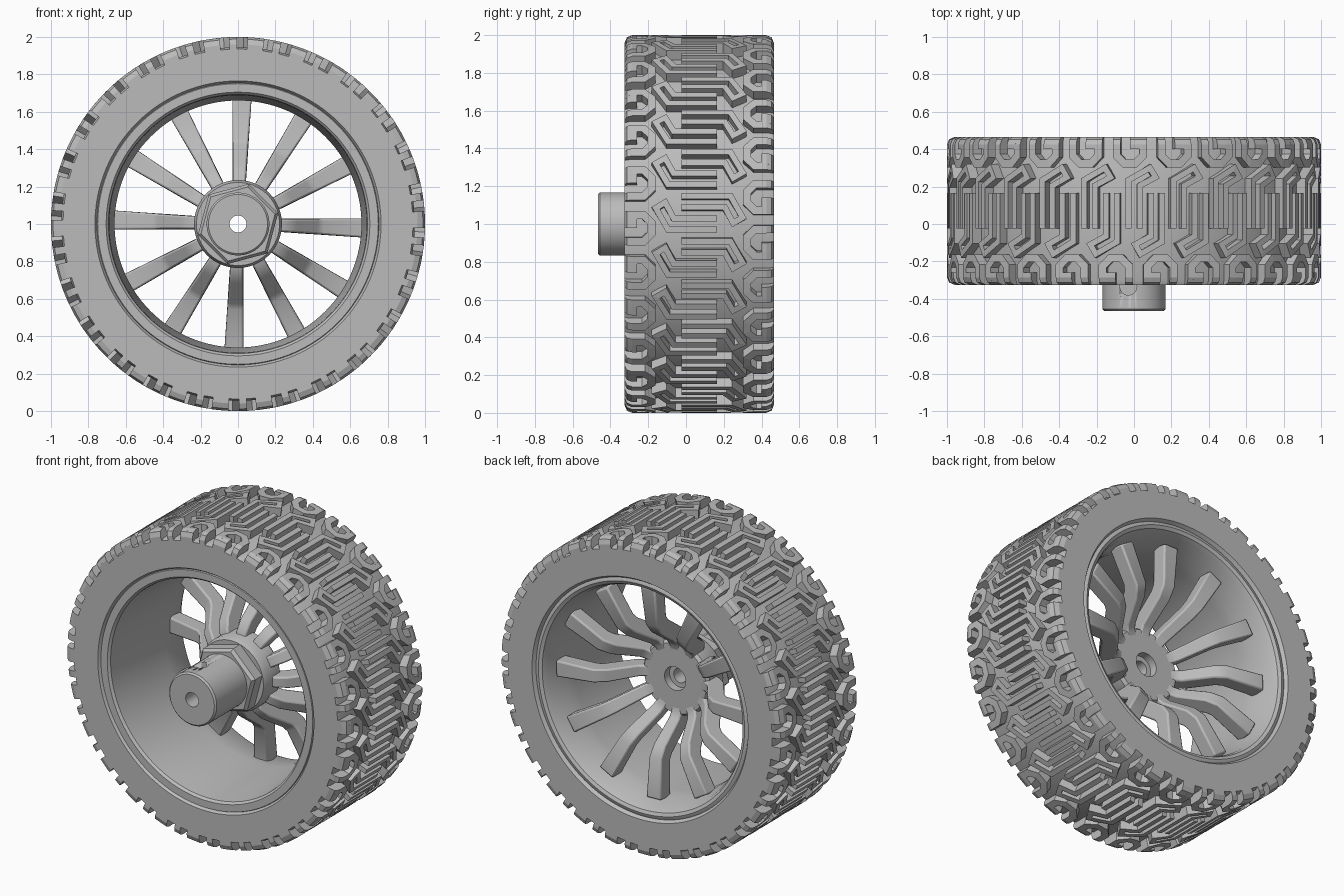
import bpy, bmesh, math
from mathutils import Vector, Matrix

cube = bpy.data.objects.get("Cube")
if cube:
    bpy.data.objects.remove(cube, do_unlink=True)

grey = bpy.data.materials.new("grey")
grey.use_nodes = True
grey.diffuse_color = (0.5, 0.5, 0.5, 1)
grey.node_tree.nodes["Principled BSDF"].inputs["Base Color"].default_value = (0.5, 0.5, 0.5, 1)

FRONT, BACK = -0.325, 0.465      # tyre side planes
MID = FRONT + BACK               # mirrors one side of the tread onto the other
BASE = 0.945                     # groove floor radius
REPEATS = 26
PITCH = math.tau / REPEATS


def finish(name, bm, smooth=True):
    bmesh.ops.recalc_face_normals(bm, faces=bm.faces)
    mesh = bpy.data.meshes.new(name)
    bm.to_mesh(mesh)
    bm.free()
    mesh.materials.append(grey)
    obj = bpy.data.objects.new(name, mesh)
    bpy.context.collection.objects.link(obj)
    bpy.ops.object.select_all(action='DESELECT')
    obj.select_set(True)
    bpy.context.view_layer.objects.active = obj
    if smooth:
        bpy.ops.object.shade_smooth_by_angle(angle=math.radians(30))
    return obj


def polar(r, angle, y):
    return Vector((r * math.cos(angle), y, 1 + r * math.sin(angle)))


def lathe(name, profile, segments=120, turn=0.0):
    """Revolve a closed (radius, y) profile about the axle."""
    bm = bmesh.new()
    rings = [[bm.verts.new(polar(r, turn + math.tau * s / segments, y)) for r, y in profile]
             for s in range(segments)]
    n = len(profile)
    for s in range(segments):
        a, b = rings[s], rings[(s + 1) % segments]
        for i in range(n):
            j = (i + 1) % n
            bm.faces.new((a[i], a[j], b[j], b[i]))
    return finish(name, bm)


def offsets(path, width):
    """Mitred left and right edges of a flat path."""
    pts = [Vector(p) for p in path]
    result = []
    for i, p in enumerate(pts):
        before = (p - pts[i - 1]).normalized() if i else None
        after = (pts[i + 1] - p).normalized() if i + 1 < len(pts) else None
        before, after = before or after, after or before
        n1, n2 = Vector((-before.y, before.x)), Vector((-after.y, after.x))
        m = (n1 + n2).normalized()
        m *= width / 2 / max(0.4, m.dot(n1))
        result.append((p + m, p - m))
    return result


def loft(bm, sections):
    """Skin four-cornered sections and cap both ends."""
    rows = [[bm.verts.new(c) for c in s] for s in sections]
    for a, b in zip(rows, rows[1:]):
        for i in range(4):
            j = (i + 1) % 4
            bm.faces.new((a[i], a[j], b[j], b[i]))
    bm.faces.new(rows[0])
    bm.faces.new(rows[-1])


# Tyre carcass
lathe("tyre", [(0.765, FRONT), (0.935, FRONT), (BASE, -0.30), (BASE, 0.44), (0.935, BACK),
               (0.765, BACK), (0.735, 0.42), (0.735, -0.28)], 156)

# Tread ridges
ROUND = 0.04


def tread_radius(y):
    d = max(0.0, min(y - FRONT, BACK - y))
    if d >= ROUND:
        return 1.0
    return 1 - ROUND + math.sqrt(ROUND ** 2 - (ROUND - d) ** 2)


def ridge(bm, path, width, turn):
    sections = []
    for left, right in offsets(path, width):
        sections.append([polar(tread_radius(left.x), turn + left.y, left.x),
                         polar(tread_radius(right.x), turn + right.y, right.x),
                         polar(BASE - 0.03, turn + right.y, right.x),
                         polar(BASE - 0.03, turn + left.y, left.x)])
    loft(bm, sections)


hook = [(0.165, -0.03), (-0.095, -0.03), (-0.16, 0.085), (-0.11, 0.115),
        (-0.065, 0.03), (0.165, 0.03)]
shoulder = [(0, -0.042), (0.012, -0.042), (0.04, -0.042), (0.10, -0.042), (0.142, 0.0),
            (0.142, 0.058), (0.10, 0.10), (0.04, 0.10), (0.012, 0.10), (0, 0.10)]
tongue = [(0, 0.06), (0.012, 0.06), (0.04, 0.06), (0.065, 0.06)]


def on_edge(path):
    return [(FRONT + d, u + 0.19) for d, u in path]


bm = bmesh.new()
for k in range(REPEATS):
    for path, width in ((hook, 0.032), (on_edge(shoulder), 0.042), (on_edge(tongue), 0.06)):
        ridge(bm, path, width, k * PITCH)
        ridge(bm, [(MID - v, 0.12 - u) for v, u in path], width, k * PITCH)
finish("tread_blocks", bm, smooth=False)

# Rim barrel with a lip on each side
lathe("rim", [(0.77, -0.29), (0.755, -0.305), (0.75, -0.315), (0.705, -0.315), (0.692, -0.30),
              (0.688, -0.26), (0.66, 0.20), (0.665, 0.27), (0.695, 0.41), (0.71, 0.44),
              (0.73, 0.45), (0.75, 0.445), (0.77, 0.43)])

# Hub with through bore and rear recess
hub = lathe("hub", [(0.045, -0.465), (0.158, -0.465), (0.168, -0.455), (0.168, -0.06),
                    (0.222, -0.06), (0.235, -0.03), (0.235, 0.09), (0.22, 0.11),
                    (0.075, 0.11), (0.075, 0.06), (0.045, 0.06)], 64)
bm = bmesh.new()
bmesh.ops.create_cone(bm, cap_ends=True, segments=32, radius1=0.045, radius2=0.045, depth=0.2,
                      matrix=Matrix.Translation((-0.03, -0.335, 1.17)))
cutter = finish("set_screw_cutter", bm)
cutter.hide_render = True
cut = hub.modifiers.new("set_screw_hole", 'BOOLEAN')
cut.operation = 'DIFFERENCE'
cut.solver = 'EXACT'
cut.object = cutter
bpy.context.view_layer.objects.active = hub
bpy.ops.object.modifier_apply(modifier=cut.name)
bpy.data.objects.remove(cutter, do_unlink=True)

# Hexagonal drive nut
lathe("hex_nut", [(0.1, -0.15), (0.205, -0.15), (0.222, -0.13), (0.222, -0.05), (0.1, -0.05)],
      6, math.radians(15))

# Twelve cranked spokes
spine = [(0.15, 0.055), (0.23, 0.065), (0.28, 0.10), (0.39, 0.25), (0.44, 0.285), (0.675, 0.31)]
bm = bmesh.new()
for k in range(12):
    spin = Matrix.Translation((0, 0, 1)) @ Matrix.Rotation(math.tau * k / 12 + math.radians(1.8), 4, 'Y')
    sections = []
    for (r, _), (a, b) in zip(spine, offsets(spine, 0.1)):
        half = 0.026 + 0.038 * r
        sections.append([spin @ Vector((s * half, p.y, p.x))
                         for p, s in ((a, -1), (a, 1), (b, 1), (b, -1))])
    loft(bm, sections)
spokes = finish("spokes", bm)
bevel = spokes.modifiers.new("soft_edges", 'BEVEL')
bevel.width = 0.01
bevel.segments = 2
bevel.limit_method = 'ANGLE'
bevel.angle_limit = math.radians(50)
